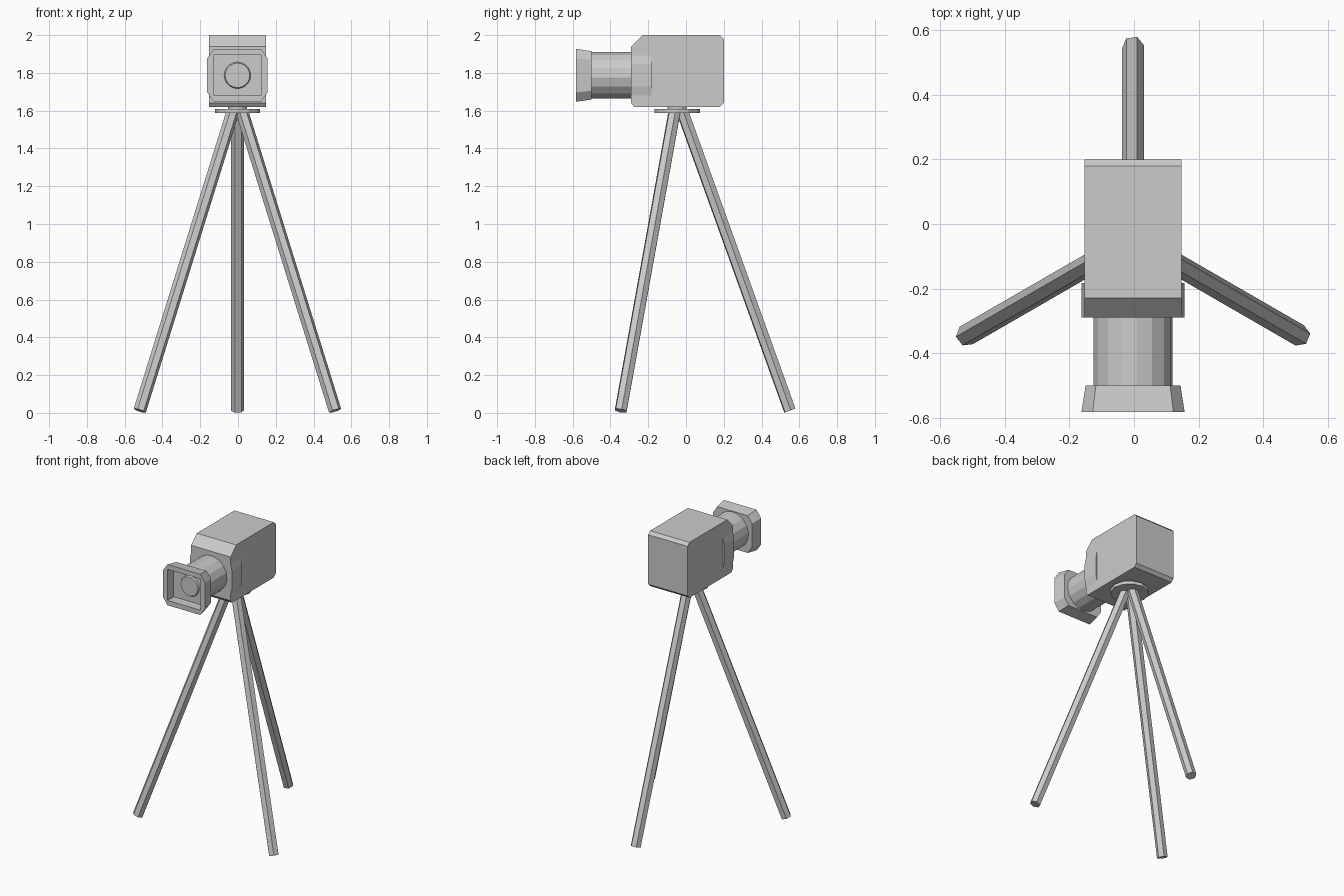
import bpy
import math
from mathutils import Vector, Matrix

cube = bpy.data.objects.get("Cube")
if cube:
    bpy.data.objects.remove(cube, do_unlink=True)

grey = bpy.data.materials.new("plain grey")
grey.use_nodes = True
colour = (0.6, 0.6, 0.6, 1)
grey.diffuse_color = colour
grey.node_tree.nodes["Principled BSDF"].inputs["Base Color"].default_value = colour

CX = -0.003      # shared centre line
LENS_Z = 1.787   # optical axis height
HUB_Y = -0.047   # tripod axis


def loft(name, rings):
    """Skin a list of equal-length rings and cap both ends."""
    n = len(rings[0])
    verts = [v for ring in rings for v in ring]
    faces = [tuple(range(n))[::-1], tuple(range(len(verts) - n, len(verts)))]
    for k in range(len(rings) - 1):
        a, b = k * n, (k + 1) * n
        for i in range(n):
            j = (i + 1) % n
            faces.append((a + i, a + j, b + j, b + i))
    mesh = bpy.data.meshes.new(name)
    mesh.from_pydata(verts, [], faces)
    mesh.materials.append(grey)
    obj = bpy.data.objects.new(name, mesh)
    bpy.context.collection.objects.link(obj)
    # Consistent outward normals
    import bmesh
    bm = bmesh.new()
    bm.from_mesh(mesh)
    bmesh.ops.recalc_face_normals(bm, faces=bm.faces)
    bm.to_mesh(mesh)
    bm.free()
    return obj


def tube(name, start, end, r1, r2, sides, turn=0.0):
    """Straight prism or cone between two points."""
    start, end = Vector(start), Vector(end)
    axis = (end - start).normalized()
    up = Vector((0, 0, 1)) if abs(axis.z) < 0.99 else Vector((0, 1, 0))
    u = axis.cross(up).normalized()
    v = u.cross(axis)
    rings = []
    for p, r in ((start, r1), (end, r2)):
        angles = [turn + i * math.tau / sides for i in range(sides)]
        rings.append([p + r * (math.cos(a) * u + math.sin(a) * v) for a in angles])
    return loft(name, rings)


def octagon(y, hx, hz, ix, iz):
    """Rectangle with cut corners, facing the front."""
    quarter = [(hx, iz), (ix, hz)]
    pts = quarter + [(-x, z) for x, z in quarter[::-1]]
    pts += [(-x, -z) for x, z in pts]
    return [(CX + x, y, LENS_Z + z) for x, z in pts]


# Camera body: side profile extruded across the width
profile = [(-0.29, 1.64), (-0.275, 1.62), (0.18, 1.62), (0.2, 1.64),
           (0.2, 1.98), (0.18, 2.0), (-0.23, 2.0), (-0.29, 1.94)]
loft("camera_body", [[(CX + s * 0.15, y, z) for y, z in profile] for s in (-1, 1)])

# Raised cheek pieces on both sides of the body front
loft("body_cheeks", [octagon(y, 0.16, 0.111, 0.149, 0.06) for y in (-0.29, -0.183)])

# Lens barrel, hood with square recess, and lens glass
tube("lens_barrel", (CX, -0.27, LENS_Z), (CX, -0.5, LENS_Z), 0.123, 0.123, 16, 0.1)
loft("lens_hood", [octagon(-0.5, 0.147, 0.128, 0.115, 0.082),
                   octagon(-0.583, 0.16, 0.14, 0.125, 0.09),
                   octagon(-0.583, 0.125, 0.107, 0.123, 0.105),
                   octagon(-0.515, 0.125, 0.107, 0.123, 0.105)])
tube("lens_glass", (CX, -0.51, LENS_Z), (CX, -0.525, LENS_Z), 0.073, 0.065, 20)

# Mounting plate and its neck
tube("mount_plate", (CX, HUB_Y, 1.587), (CX, HUB_Y, 1.609), 0.12, 0.12, 12)
tube("mount_neck", (CX, HUB_Y, 1.6), (CX, HUB_Y, 1.63), 0.05, 0.05, 12)

# Three splayed tripod legs
for label, degrees in (("rear", 90), ("right", 210), ("left", 330)):
    spin = Matrix.Rotation(math.radians(degrees), 3, "Z")
    hub = Vector((CX, HUB_Y, 0))
    top = hub + spin @ Vector((0.028, 0, 1.595))
    foot = hub + spin @ Vector((0.597, 0, 0.012))
    tube("tripod_leg_" + label, top, foot, 0.034, 0.034, 6, math.radians(8))
